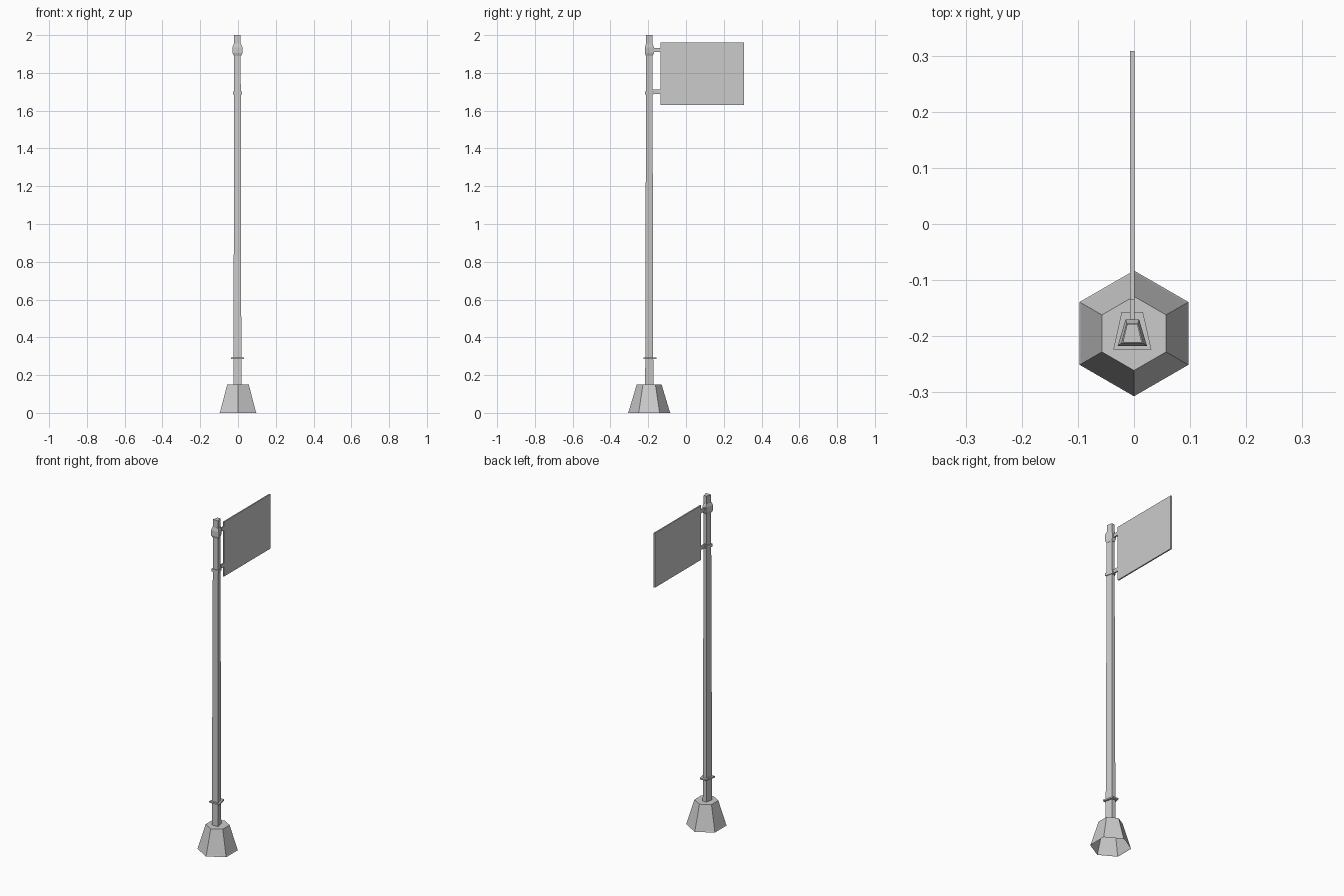
import bpy, bmesh, math
from mathutils import Vector

cube = bpy.data.objects.get("Cube")
if cube:
    bpy.data.objects.remove(cube, do_unlink=True)

grey = bpy.data.materials.new("light_grey")
grey.use_nodes = True
grey.diffuse_color = (0.6, 0.6, 0.6, 1)
grey.node_tree.nodes["Principled BSDF"].inputs["Base Color"].default_value = (0.6, 0.6, 0.6, 1)

POLE_X, POLE_Y = -0.003, -0.195


def loft(name, rings, cap_bottom=True):
    """Skin a stack of equal-sized rings of points and cap the ends."""
    bm = bmesh.new()
    loops = [[bm.verts.new(p) for p in ring] for ring in rings]
    n = len(loops[0])
    for low, high in zip(loops, loops[1:]):
        for i in range(n):
            j = (i + 1) % n
            bm.faces.new((low[i], low[j], high[j], high[i]))
    bm.faces.new(loops[-1])
    if cap_bottom:
        bm.faces.new(loops[0][::-1])
    mesh = bpy.data.meshes.new(name)
    bm.to_mesh(mesh)
    bm.free()
    mesh.materials.append(grey)
    obj = bpy.data.objects.new(name, mesh)
    bpy.context.collection.objects.link(obj)
    return obj


def hexagon(radius, z):
    return [Vector((radius * math.sin(-i * math.pi / 3),
                    POLE_Y + radius * math.cos(i * math.pi / 3), z)) for i in range(6)]


def trapezoid(front, back, y_front, y_back, z):
    """Pole section: wide at the front, narrow at the back."""
    return [Vector((POLE_X + x, y, z)) for x, y in
            ((-front, y_front), (front, y_front), (back, y_back), (-back, y_back))]


def box(name, x, y0, y1, z0, z1):
    return loft(name, [[Vector((POLE_X + sx * x, y, z)) for sx, y in
                        ((-1, y0), (1, y0), (1, y1), (-1, y1))] for z in (z0, z1)])


# Hollow flared foot
loft("base", [hexagon(0.112, 0), hexagon(0.109, 0.006), hexagon(0.066, 0.15)], cap_bottom=False)

# Tapered pole
loft("pole", [trapezoid(0.021, 0.012, -0.216, -0.173, 0.14),
              trapezoid(0.017, 0.009, -0.211, -0.178, 2.0)])

# Collars around the pole
loft("lower_collar", [trapezoid(0.034, 0.019, -0.224, -0.157, z) for z in (0.285, 0.294)])
loft("middle_collar", [trapezoid(0.024, 0.012, -0.217, -0.171, z) for z in (1.685, 1.702)])
loft("upper_clamp", [trapezoid(0.019, 0.010, -0.212, -0.177, 1.89),
                     trapezoid(0.026, 0.012, -0.217, -0.170, 1.905),
                     trapezoid(0.026, 0.012, -0.217, -0.170, 1.935),
                     trapezoid(0.019, 0.010, -0.212, -0.177, 1.955)])

# Sign panel and its two arms
for name, z in (("lower_arm", 1.70), ("upper_arm", 1.922)):
    box(name, 0.004, -0.185, -0.13, z - 0.011, z + 0.011)
box("sign_panel", 0.004, -0.135, 0.308, 1.63, 1.96)
